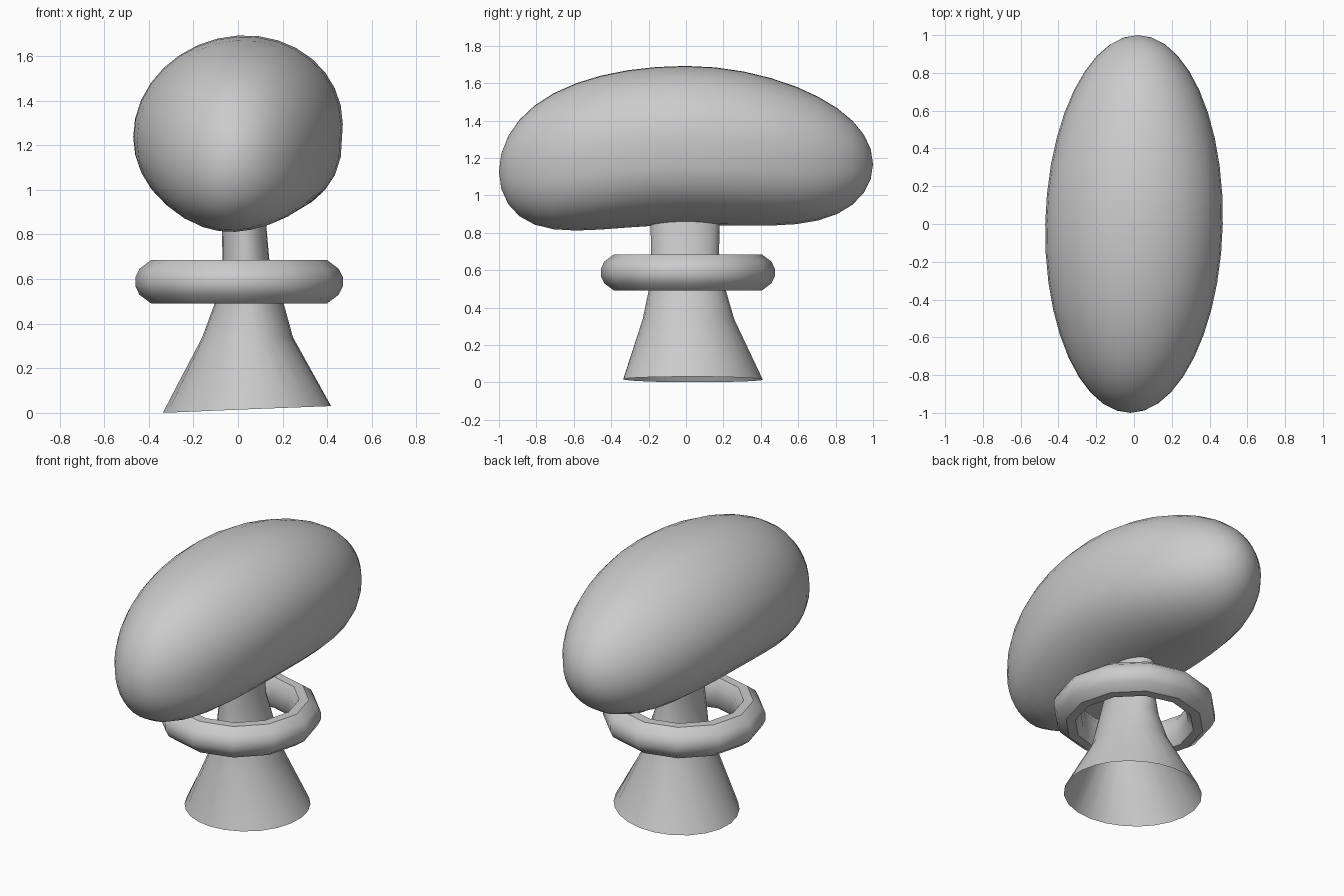
import bpy, bmesh
from math import sin, cos, pi, radians, tau

if "Cube" in bpy.data.objects:
    bpy.data.objects.remove(bpy.data.objects["Cube"])


def make_object(name, bm, angle):
    bmesh.ops.recalc_face_normals(bm, faces=bm.faces[:])
    mesh = bpy.data.meshes.new(name)
    bm.to_mesh(mesh)
    bm.free()
    obj = bpy.data.objects.new(name, mesh)
    bpy.context.collection.objects.link(obj)
    bpy.ops.object.select_all(action='DESELECT')
    obj.select_set(True)
    bpy.context.view_layer.objects.active = obj
    bpy.ops.object.shade_smooth_by_angle(angle=radians(angle))
    return obj


def skin(bm, loops, closed=False):
    """Bridge consecutive vertex loops with quads."""
    pairs = list(zip(loops, loops[1:]))
    if closed:
        pairs.append((loops[-1], loops[0]))
    for a, b in pairs:
        n = len(a)
        for i in range(n):
            j = (i + 1) % n
            bm.faces.new((a[i], a[j], b[j], b[i]))


# Cap: long egg along y, ends drooping, fuller in front and at the lower right
bm = bmesh.new()
segs, rows = 32, 20
loops = []


def cap_centre(y):
    return 0.02 * y, 1.267 - 0.19 * y**2 + 0.02 * y**3 + 0.07 * y**4


for r in range(1, rows):
    t = pi * r / rows
    y, s = -cos(t), sin(t)
    cx, cz = cap_centre(y)
    full = 1 + (0.42 if y < 0 else 0.2) * y * y
    loop = []
    for i in range(segs):
        a = tau * i / segs
        x = 0.47 * s * cos(a)
        h = sin(a)
        if h < 0 and x > 0:
            h = -abs(h) ** (1 - 0.35 * s)
        z = 0.425 * s * full * h + 0.06 * x
        loop.append(bm.verts.new((cx + x, y, cz + z)))
    loops.append(loop)
skin(bm, loops)
for y, loop in ((-1, loops[0]), (1, loops[-1])):
    cx, cz = cap_centre(y)
    tip = bm.verts.new((cx, y, cz))
    for i in range(segs):
        bm.faces.new((tip, loop[i], loop[(i + 1) % segs]))
make_object("cap", bm, 60)

# Stem: oval at the top, flaring to an open foot with a tilted, skewed rim
# (z, centre x, centre y, radius x, radius y, tilt along x, diagonal skew)
sections = [
    (0.95, 0.022, -0.005, 0.095, 0.186, 0, 0),
    (0.69, 0.035, -0.005, 0.105, 0.182, 0, 0),
    (0.49, 0.050, 0.007, 0.155, 0.207, 0, 0),
    (0.34, 0.043, 0.013, 0.203, 0.244, 0, 0),
    (0.016, 0.040, 0.037, 0.377, 0.373, 0.04, 0.05),
]
bm = bmesh.new()
loops = []
for z, cx, cy, rx, ry, tilt, skew in sections:
    loop = []
    for i in range(24):
        a = tau * i / 24
        k = 1 - skew * sin(2 * a)
        loop.append(bm.verts.new((cx + rx * k * cos(a), cy + ry * k * sin(a),
                                  z + tilt * rx * cos(a))))
    loops.append(loop)
skin(bm, loops)
make_object("stem", bm, 40)

# Collar: twelve-sided ring, rounded outside, flat rims and inner wall
half = [(0.395, 0.097), (0.447, 0.058), (0.465, 0.02),
        (0.465, -0.02), (0.447, -0.058), (0.395, -0.097),
        (0.34, -0.097), (0.31, -0.05), (0.31, 0.05), (0.34, 0.097)]
bm = bmesh.new()
loops = [[bm.verts.new((0.005 + r * cos(tau * k / 12),
                        0.01 + r * sin(tau * k / 12), 0.588 + z))
          for r, z in half] for k in range(12)]
skin(bm, loops, closed=True)
make_object("collar", bm, 34)
